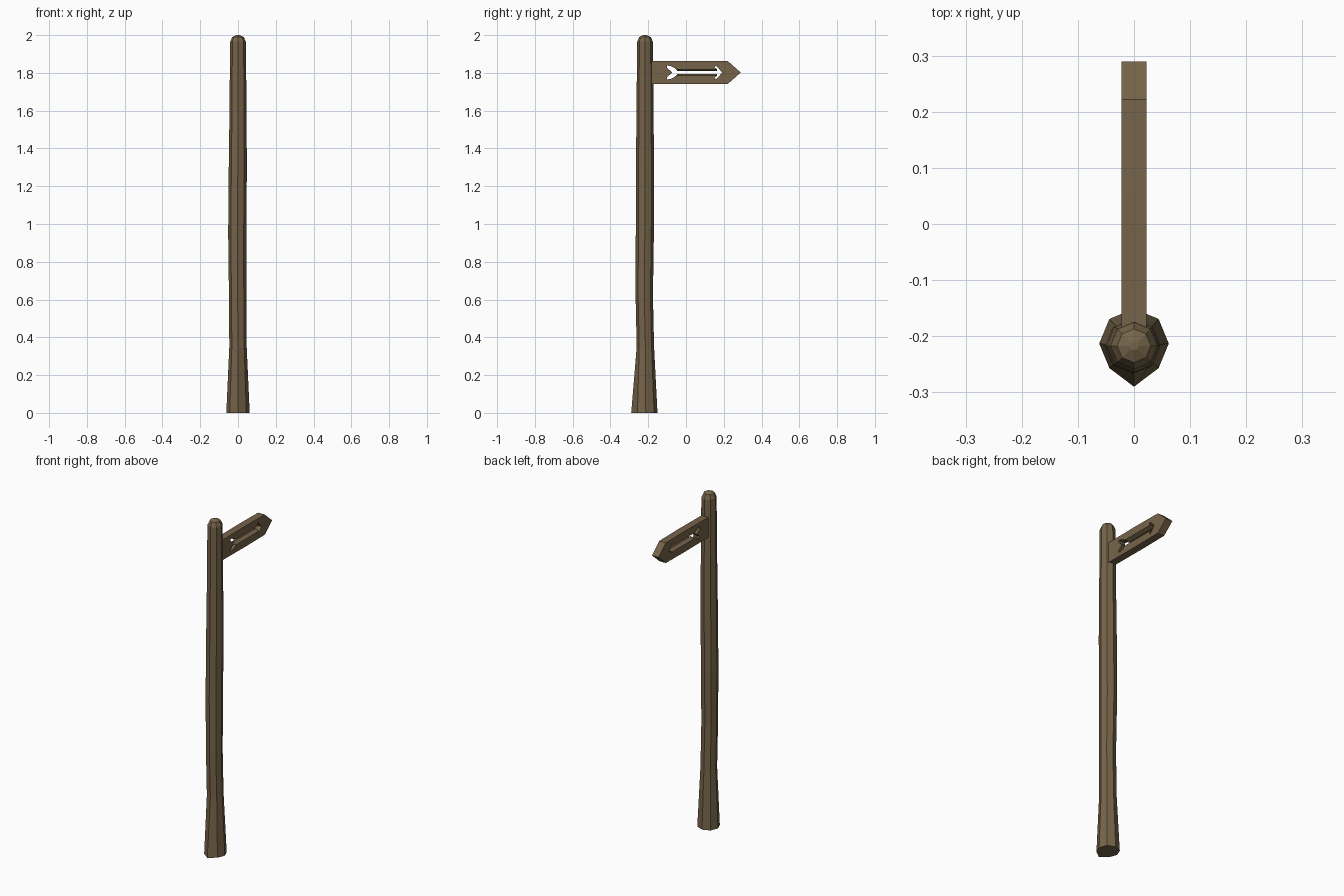
import bpy, bmesh, math

cube = bpy.data.objects.get("Cube")
if cube:
    bpy.data.objects.remove(cube)

wood = bpy.data.materials.new("brown_wood")
wood.use_nodes = True
colour = (0.18, 0.127, 0.067, 1)
wood.diffuse_color = colour
bsdf = wood.node_tree.nodes["Principled BSDF"]
bsdf.inputs["Base Color"].default_value = colour
bsdf.inputs["Roughness"].default_value = 0.9


def loft(name, rings):
    """Join equal-length rings of points into a closed solid."""
    bm = bmesh.new()
    loops = [[bm.verts.new(p) for p in ring] for ring in rings]
    n = len(loops[0])
    for a, b in zip(loops, loops[1:]):
        for i in range(n):
            j = (i + 1) % n
            bm.faces.new((a[i], a[j], b[j], b[i]))
    bm.faces.new(loops[0][::-1])
    bm.faces.new(loops[-1])
    bmesh.ops.recalc_face_normals(bm, faces=bm.faces)
    mesh = bpy.data.meshes.new(name)
    bm.to_mesh(mesh)
    bm.free()
    mesh.materials.append(wood)
    obj = bpy.data.objects.new(name, mesh)
    bpy.context.collection.objects.link(obj)
    return obj


def mirror_outline(half):
    """Close an upper half outline, whose ends lie on the axis."""
    return half + [(y, -z) for y, z in half[-2:0:-1]]


# Post: eight-sided, flared at the foot, slightly crooked, rounded at the top
def post_ring(z, cx, cy, r, toe=0):
    ring = []
    for i in range(8):
        a = i * math.pi / 4
        push = toe if i == 6 else 0
        ring.append((cx + r * math.cos(a), cy + r * math.sin(a) - push, z))
    return ring


post_rings = [
    post_ring(0, 0, -0.213, 0.062, 0.015),
    post_ring(0.35, 0, -0.215, 0.046),
    post_ring(0.62, -0.002, -0.221, 0.046),
    post_ring(0.95, -0.004, -0.218, 0.048),
    post_ring(1.3, -0.001, -0.217, 0.048),
    post_ring(1.6, 0, -0.217, 0.045),
    post_ring(1.965, 0, -0.217, 0.042),
    post_ring(1.99, 0, -0.217, 0.03),
    post_ring(2, 0, -0.217, 0.008),
]
loft("post", post_rings)

# Sign board: a plank with a pointed end
MID = 1.802
board_half = [(-0.2, 0), (-0.2, 0.06), (0.05, 0.062), (0.222, 0.06), (0.29, 0)]
board = loft("sign_board", [
    [(x, y, MID + z) for y, z in mirror_outline(board_half)]
    for x in (-0.022, 0.022)])


# Arrow cutter: the shaft slot narrows towards the middle of the plank
def arrow_section(x, w):
    half = [(-0.072, 0), (-0.1, 0.024), (-0.1, 0.037), (-0.078, 0.033),
            (-0.055, 0.02), (-0.045, w), (0.165, w), (0.15, 0.028),
            (0.16, 0.035), (0.192, 0)]
    return [(x, y, MID + z) for y, z in mirror_outline(half)]


cutter = loft("arrow_cutter", [arrow_section(-0.024, 0.018),
                               arrow_section(0, 0.007),
                               arrow_section(0.024, 0.018)])
cutter.modifiers.new("triangles", 'TRIANGULATE')
cutter.hide_render = True
cutter.hide_viewport = True
cutter.display_type = 'WIRE'

cut = board.modifiers.new("arrow_cut", 'BOOLEAN')
cut.operation = 'DIFFERENCE'
cut.solver = 'EXACT'
cut.object = cutter
